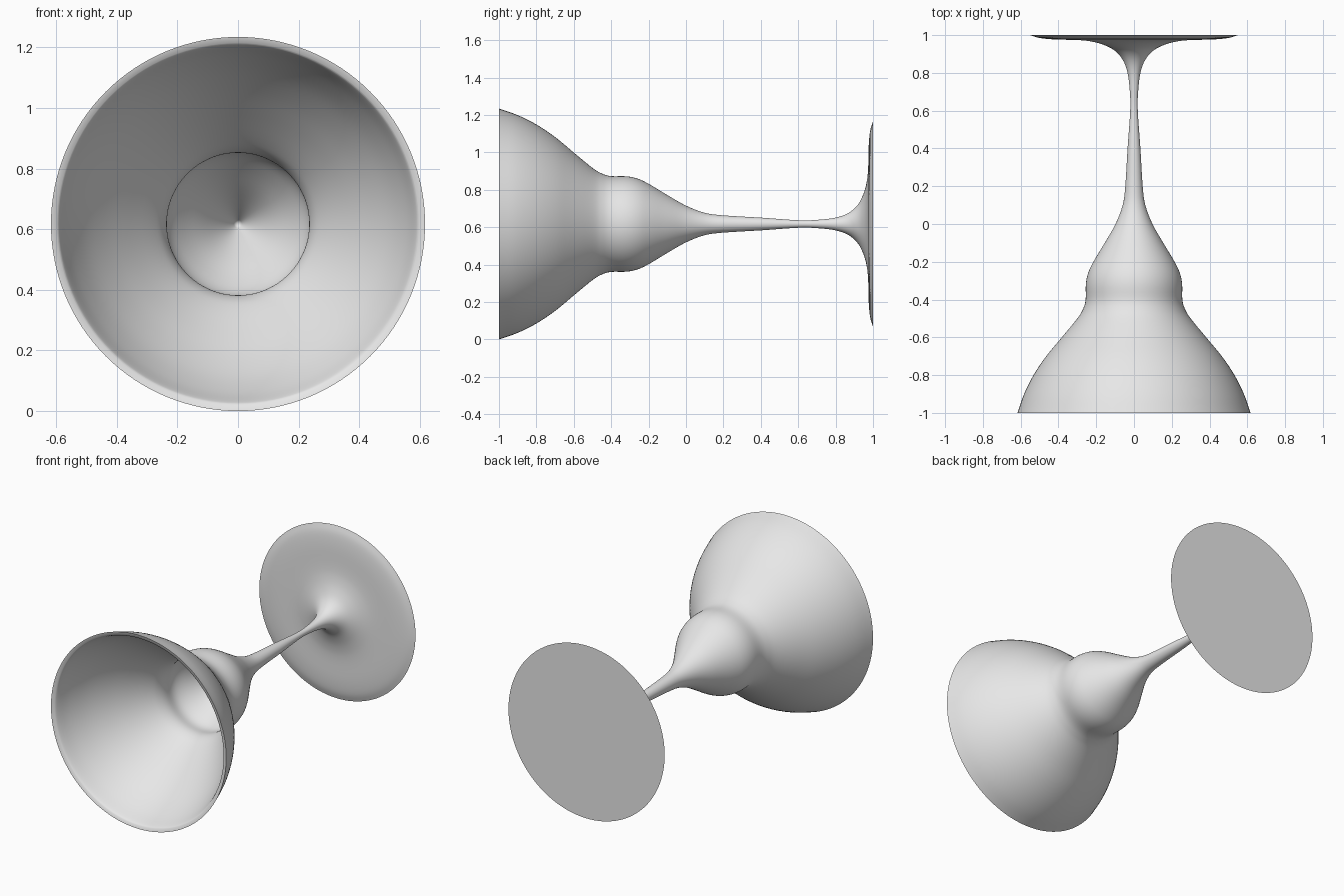
import bpy
import bmesh
import math
from mathutils import Vector, Matrix

cube = bpy.data.objects.get("Cube")
if cube:
    bpy.data.objects.remove(cube)

AXIS_Z = 0.617
SEGMENTS = 128

# Plain grey finish
grey = bpy.data.materials.new("plain grey")
grey.use_nodes = True
grey.diffuse_color = (0.8, 0.8, 0.8, 1)
grey.node_tree.nodes["Principled BSDF"].inputs["Base Color"].default_value = (0.8, 0.8, 0.8, 1)


def smooth_profile(points, steps=4):
    """Catmull-Rom curve through (y, radius) points."""
    pts = [Vector(p) for p in points]
    pts = [2 * pts[0] - pts[1]] + pts + [2 * pts[-1] - pts[-2]]
    out = []
    for a, b, c, d in zip(pts, pts[1:], pts[2:], pts[3:]):
        for i in range(steps):
            t = i / steps
            out.append(0.5 * (2 * b + (c - a) * t + (2 * a - 5 * b + 4 * c - d) * t * t
                              + (3 * b - a - 3 * c + d) * t ** 3))
    return out + [pts[-2]]


# Inside of the bowl, from the tip of the hollow out to the lip
inner = smooth_profile([
    (0.02, 0), (-0.06, 0.055), (-0.14, 0.115), (-0.22, 0.18), (-0.28, 0.222),
    (-0.33, 0.238), (-0.4, 0.235), (-0.45, 0.248), (-0.5, 0.28), (-0.6, 0.36),
    (-0.7, 0.438), (-0.8, 0.505), (-0.9, 0.556), (-0.98, 0.587), (-0.995, 0.597)])

# Outside of the bowl, bulb, stem and flared foot
outer = smooth_profile([
    (-1, 0.617), (-0.9, 0.582), (-0.8, 0.532), (-0.7, 0.465), (-0.6, 0.382),
    (-0.5, 0.3), (-0.45, 0.27), (-0.4, 0.256), (-0.32, 0.255), (-0.26, 0.243),
    (-0.2, 0.215), (-0.1, 0.155), (0, 0.098), (0.1, 0.06), (0.2, 0.046),
    (0.4, 0.034), (0.6, 0.02), (0.7, 0.022), (0.8, 0.034), (0.87, 0.06),
    (0.92, 0.105), (0.95, 0.165), (0.967, 0.23), (0.974, 0.3), (0.977, 0.42),
    (0.985, 0.5), (1, 0.55)])

# Flat underside of the foot closes the shape
profile = inner + outer + [Vector((1, 0))]

bm = bmesh.new()
verts = [bm.verts.new((r, y, 0)) for y, r in profile]
edges = [bm.edges.new(pair) for pair in zip(verts, verts[1:])]
bmesh.ops.spin(bm, geom=verts + edges, cent=(0, 0, 0), axis=(0, 1, 0),
               angle=math.tau, steps=SEGMENTS, use_duplicate=False)
bmesh.ops.remove_doubles(bm, verts=bm.verts, dist=0.0001)
bmesh.ops.recalc_face_normals(bm, faces=bm.faces)
bmesh.ops.transform(bm, matrix=Matrix.Translation((0, 0, AXIS_Z)), verts=bm.verts)

mesh = bpy.data.meshes.new("goblet")
bm.to_mesh(mesh)
bm.free()
mesh.materials.append(grey)
goblet = bpy.data.objects.new("goblet", mesh)
bpy.context.collection.objects.link(goblet)

bpy.ops.object.select_all(action="DESELECT")
goblet.select_set(True)
bpy.context.view_layer.objects.active = goblet
bpy.ops.object.shade_smooth_by_angle(angle=math.radians(50))
